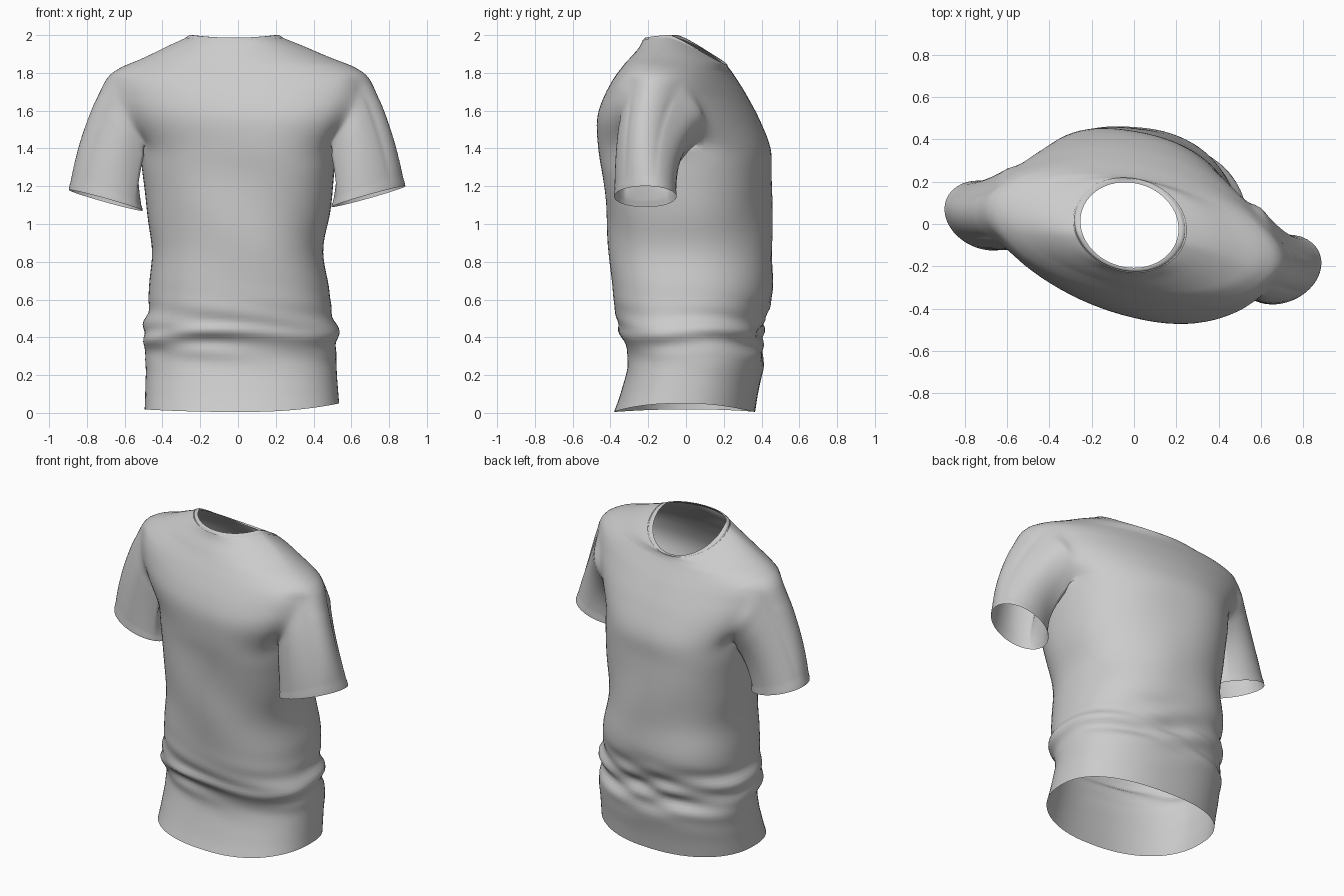
import bpy, bmesh
from math import sin, cos, pi, atan2, exp, copysign
from mathutils import Vector

if "Cube" in bpy.data.objects:
    bpy.data.objects.remove(bpy.data.objects["Cube"])

N, SUB, M = 80, 5, 6          # ring points, rows per section, half width of armhole

# Body sections: height, half width, y back, y front
ROWS = [
    (.05, .515, -.38, .365), (.13, .51, -.345, .38), (.26, .505, -.305, .41),
    (.36, .51, -.325, .40), (.45, .51, -.345, .405), (.55, .485, -.375, .435),
    (.67, .475, -.385, .46), (.85, .455, -.40, .45), (1.05, .485, -.415, .445),
    (1.25, .505, -.435, .44), (1.40, .53, -.455, .435), (1.55, .63, -.455, .375),
    (1.66, .69, -.42, .315), (1.76, .705, -.365, .255), (1.83, .625, -.32, .225),
    (1.885, .50, -.285, .215), (1.945, .37, -.245, .215), (1.988, .268, -.228, .218),
]


def catmull(a, b, c, d, t):
    return [.5 * (2*q + (r-p)*t + (2*p-5*q+4*r-s)*t*t + (3*q-p-3*r+s)*t**3)
            for p, q, r, s in zip(a, b, c, d)]


def ring_point(row, j):
    """Superellipse ring; twist, squareness and collar drop follow the height."""
    z, a, yb, yf = row
    t = 2*pi*j/N
    c, s = cos(t), sin(t)
    blade = exp(-((z-1.35)/.35)**2) * max(0, -s)     # flatter, skewed upper back
    n = 2.3 - .8*min(max(z-1.3, 0), .38)
    shear = .03 + .1*min(z, 1.4) - .6*max(0, z-1.85) + .08*blade
    cx = .022*max(0, 1-z/.95) - .15*max(0, z-1.86)
    hem = .045*max(0, 1-(z-.05)/.2)
    hem *= s*s + (.7*c*c if c < 0 else 0)
    collar = 1.75*max(0, z-1.7)**2
    collar *= max(0, (s+.3)/1.3)**1.2 + .1*min(0, s)**2
    x = a * copysign(abs(c)**(2/n), c)
    y = (yb+yf)/2 + (yf-yb)/2 * copysign(abs(s)**(2/n), s) * (1-.04*blade) - shear*x
    return Vector((cx+x, y, z-hem-collar))


def wrinkle(p):
    """Gathered folds round the waist and soft drape lines above."""
    out = Vector((p.x, p.y, 0)).normalized()
    env = exp(-((p.z-.42)/.14)**2)
    front = env*(.010*sin(38*p.z + 7*p.x + 1.5*sin(6*p.x)) + .007*sin(55*p.z - 11*p.x + 1))
    fold = p.z - .41 + .10*p.x*sin(4*p.x+.3)
    back = .020*exp(-((fold-.03)/.035)**2) - .012*exp(-((fold+.03)/.04)**2)
    back += .006*env*sin(50*p.z + 9*p.x)
    mix = min(max(.5 + p.y/.3, 0), 1)
    d = front*mix + back*(1-mix)
    d += .007*sin(9*p.x + 8*p.z) * exp(-((p.z-.95)/.3)**2)
    return p + out*d


def finish(bm, name):
    bmesh.ops.recalc_face_normals(bm, faces=bm.faces)
    me = bpy.data.meshes.new(name)
    bm.to_mesh(me)
    bm.free()
    for f in me.polygons:
        f.use_smooth = True
    ob = bpy.data.objects.new(name, me)
    bpy.context.collection.objects.link(ob)
    return ob


# Body: lofted rings with two armholes left open
bm = bmesh.new()
rows = []
L = len(ROWS)
for i in range(L-1):
    pts = [ROWS[max(i-1, 0)], ROWS[i], ROWS[i+1], ROWS[min(i+2, L-1)]]
    rows += [catmull(*pts, s/SUB) for s in range(SUB)]
rows.append(ROWS[-1])
V = [[bm.verts.new(wrinkle(ring_point(r, j))) for j in range(N)] for r in rows]
r0, r1 = 10*SUB, 13*SUB


def in_hole(r, j):
    return r0 <= r < r1 and any((j-c+M) % N < 2*M for c in (0, N//2))


for r in range(len(rows)-1):
    for j in range(N):
        if not in_hole(r, j):
            bm.faces.new((V[r][j], V[r][(j+1) % N], V[r+1][(j+1) % N], V[r+1][j]))

# Sleeves: grown from each armhole loop to a tilted oval cuff
STEPS = 24
cuffs = {1: (0, Vector((.69, -.215, 1.145))), -1: (N//2, Vector((-.70, .04, 1.125)))}
soft = set()
for side, (c, centre) in cuffs.items():
    idx = [(r0, j) for j in range(-M, M)] + [(r, M) for r in range(r0, r1)]
    idx += [(r1, j) for j in range(M, -M, -1)] + [(r, -M) for r in range(r1, r0, -1)]
    loop = [V[r][(c+j) % N] for r, j in idx]
    ys = [v.co.y for v in loop]
    zs = [v.co.z for v in loop]
    yc, w = (max(ys)+min(ys))/2, (max(ys)-min(ys))/2
    zc, h = (max(zs)+min(zs))/2, (max(zs)-min(zs))/2
    phis = [atan2((v.co.z-zc)/h, (v.co.y-yc)/w) for v in loop]
    for v, phi in zip(loop, phis):           # round the armhole corners
        v.co.y += .7*(yc + w*cos(phi) - v.co.y)
        v.co.z += .7*(zc + h*sin(phi) - v.co.z) * (phi < 0)
    start = [v.co.copy() for v in loop]
    prev = loop
    soft.update(loop)
    for s in range(1, STEPS+1):
        t = s/STEPS
        ring = []
        for p, phi in zip(start, phis):
            q = centre + Vector((side*(.19*sin(phi) + .035*cos(phi)),
                                 .163*cos(phi), .055*sin(phi)))
            hump = 4*t*(1-t)
            co = p.lerp(q, t)
            co.y = p.y + (q.y-p.y)*(1-(1-t)**2.5)   # narrows quickly below the seam
            co.x += side*hump*(.01 + .018*max(0, sin(phi)))
            if t > .93:                      # turned sleeve hem
                co += (q-centre)*.015
            ring.append(bm.verts.new(co))
        for a in range(len(loop)):
            b = (a+1) % len(loop)
            bm.faces.new((prev[a], prev[b], ring[b], ring[a]))
        prev = ring
        if s < 3:
            soft.update(ring)

# Blend the armhole seams
for _ in range(2):
    soft |= {e.other_vert(v) for v in list(soft) for e in v.link_edges}
for _ in range(4):
    bmesh.ops.smooth_vert(bm, verts=list(soft), factor=.5,
                          use_axis_x=True, use_axis_y=True, use_axis_z=True)
bmesh.ops.delete(bm, geom=[v for v in bm.verts if not v.link_faces], context='VERTS')
finish(bm, "shirt_body_and_sleeves")

# Neck band: narrow rib round the collar, set off by a small groove
z, a, yb, yf = ROWS[-1]
bm = bmesh.new()
prev = None
for inset, lift in ((0, 0), (.006, -.004), (.006, .006), (.02, .014), (.036, .014)):
    row = (z+lift, a-inset, yb+inset*.6, yf-inset*.6)
    ring = [bm.verts.new(ring_point(row, j)) for j in range(N)]
    if prev:
        for j in range(N):
            k = (j+1) % N
            bm.faces.new((prev[j], prev[k], ring[k], ring[j]))
    prev = ring
finish(bm, "neck_band")
